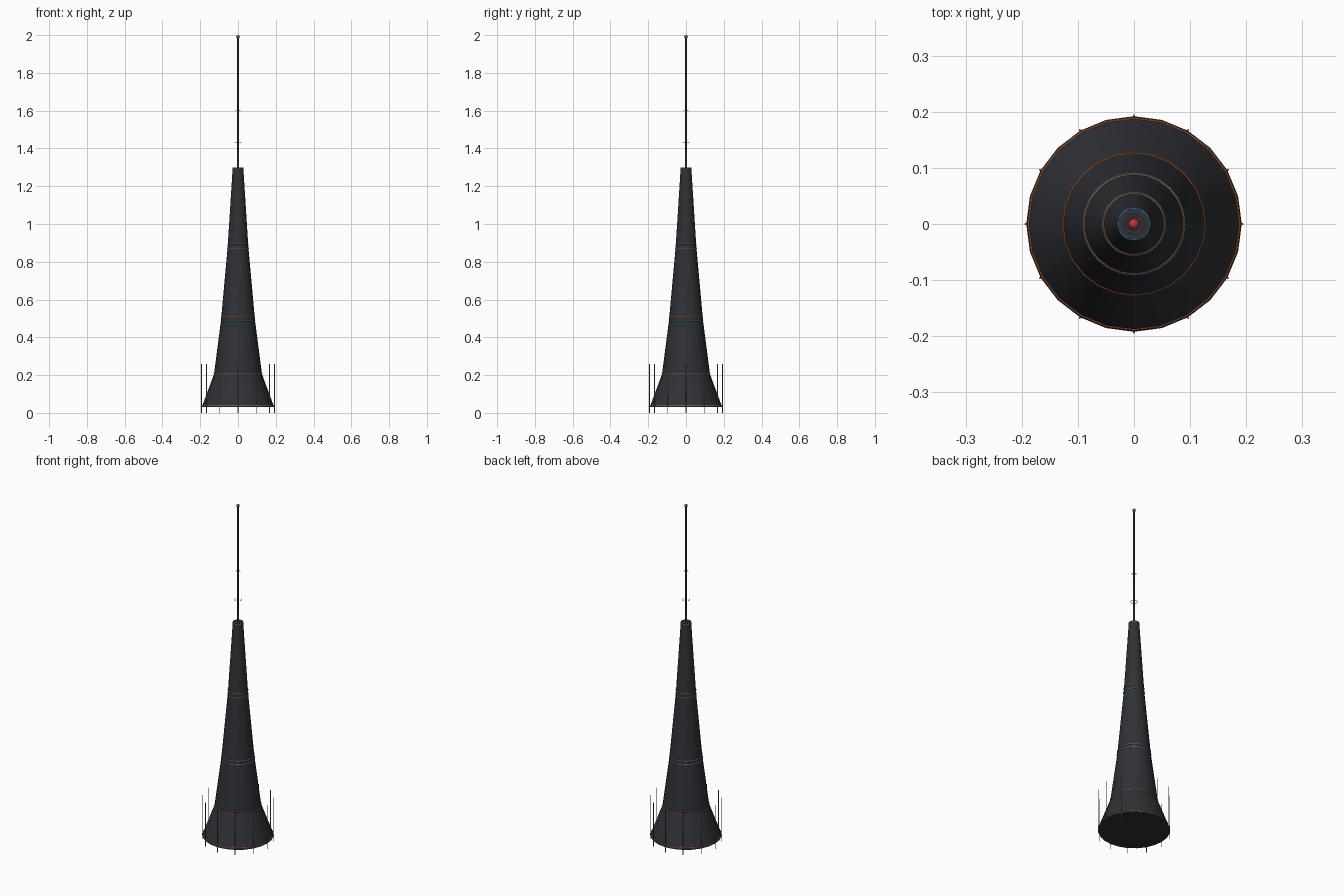
import bpy
from math import cos, sin, pi, radians

if "Cube" in bpy.data.objects:
    bpy.data.objects.remove(bpy.data.objects["Cube"])


def material(name, rgb):
    m = bpy.data.materials.new(name)
    m.diffuse_color = (*rgb, 1)
    m.use_nodes = True
    m.node_tree.nodes["Principled BSDF"].inputs["Base Color"].default_value = m.diffuse_color
    return m


DARK = material("dark_shell", (0.028, 0.031, 0.037))
ORANGE = material("orange_trim", (0.65, 0.16, 0.03))
CYAN = material("cyan_trim", (0.04, 0.42, 0.62))
STEEL = material("dark_steel", (0.04, 0.04, 0.05))
GREY = material("grey_wire", (0.2, 0.2, 0.22))
RED = material("red_light", (0.6, 0.03, 0.03))


def finish(name, mat):
    ob = bpy.context.object
    ob.name = name
    ob.data.materials.append(mat)
    bpy.ops.object.shade_smooth_by_angle(angle=radians(35))
    return ob


def cone(name, r1, r2, z1, z2, mat, x=0, y=0, sides=24):
    bpy.ops.mesh.primitive_cone_add(vertices=sides, radius1=r1, radius2=r2,
                                    depth=z2 - z1, location=(x, y, (z1 + z2) / 2))
    return finish(name, mat)


def ring(name, radius, thickness, z, mat):
    bpy.ops.mesh.primitive_torus_add(major_radius=radius, minor_radius=thickness,
                                     major_segments=24, minor_segments=8,
                                     location=(0, 0, z))
    return finish(name, mat)


# Tapering tower sections, flared base first
profile = [(0.192, 0.03), (0.127, 0.205), (0.09, 0.49), (0.055, 0.875), (0.028, 1.3)]
for i, ((r1, z1), (r2, z2)) in enumerate(zip(profile, profile[1:])):
    cone(f"tower_section_{i + 1}", r1, r2, z1, z2, DARK)

# Trim bands around the section joints
bands = [(0.188, 0.04, ORANGE), (0.126, 0.21, ORANGE), (0.09, 0.49, CYAN),
         (0.0882, 0.51, ORANGE), (0.0555, 0.87, CYAN), (0.0538, 0.895, ORANGE),
         (0.0275, 1.296, CYAN)]
for i, (r, z, mat) in enumerate(bands):
    ring(f"trim_band_{i + 1}", r, 0.0025, z, mat)

# Thin upright posts around the base
for i in range(12):
    a = i * pi / 6
    cone(f"base_post_{i + 1}", 0.002, 0.002, 0, 0.26, GREY,
         0.193 * cos(a), 0.193 * sin(a), 6)

# Antenna mast, wire hoops and tip light
cone("antenna_mast", 0.0055, 0.0045, 1.29, 1.99, STEEL, sides=12)
ring("antenna_hoop_lower", 0.018, 0.001, 1.43, GREY)
ring("antenna_hoop_upper", 0.012, 0.001, 1.6, GREY)
bpy.ops.mesh.primitive_uv_sphere_add(segments=16, ring_count=10, radius=0.0095,
                                     location=(0, 0, 1.9905))
finish("tip_light", RED)
